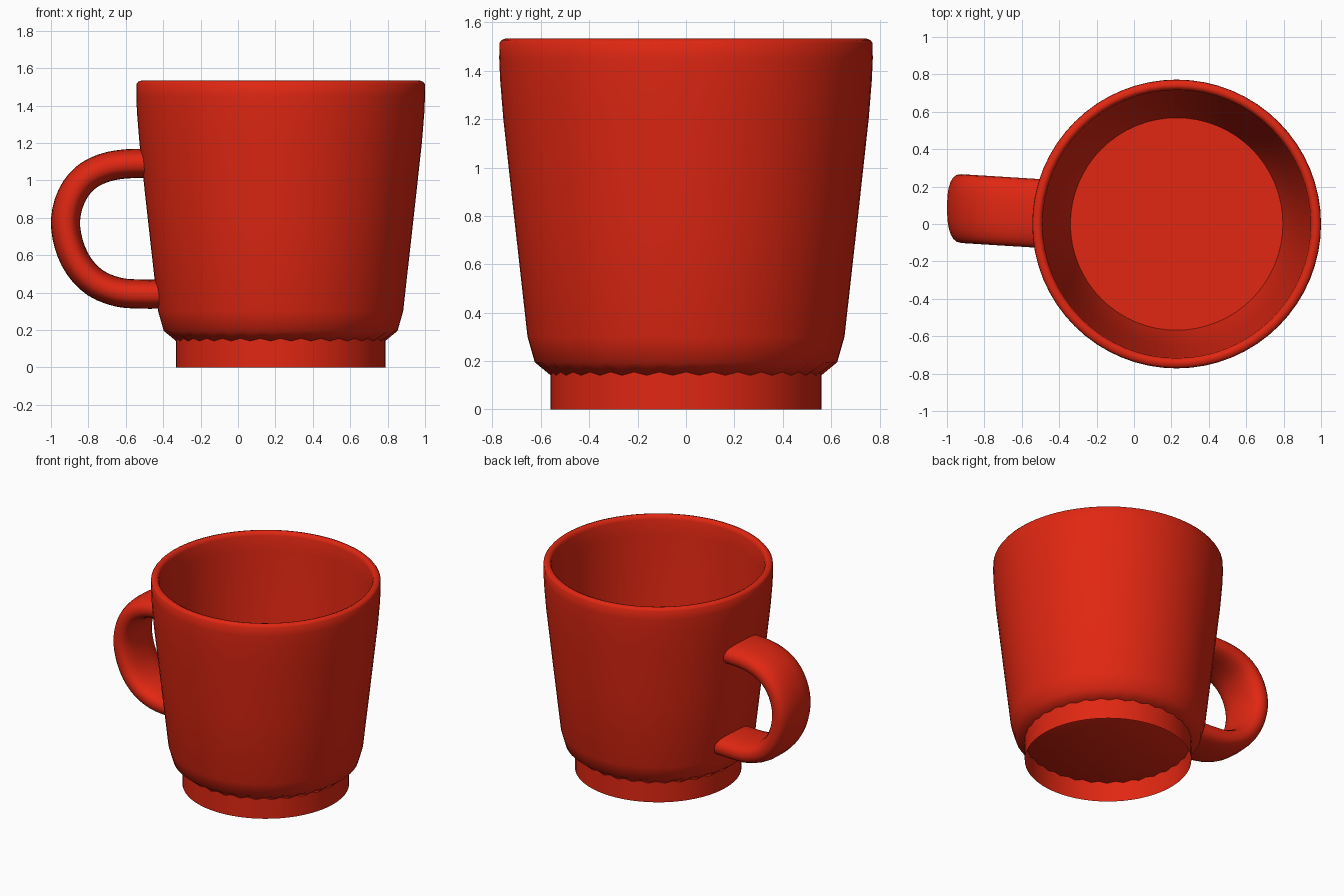
import bpy, bmesh, math
from mathutils import Vector

if "Cube" in bpy.data.objects:
    bpy.data.objects.remove(bpy.data.objects["Cube"])

CX = 0.228      # axis of the cup
SEG = 64

red = bpy.data.materials.new("glossy_red")
red.diffuse_color = (0.75, 0.02, 0.006, 1)
red.use_nodes = True
red.node_tree.nodes["Principled BSDF"].inputs["Base Color"].default_value = red.diffuse_color


def finish(bm, name, angle):
    bmesh.ops.recalc_face_normals(bm, faces=bm.faces)
    me = bpy.data.meshes.new(name)
    bm.to_mesh(me)
    bm.free()
    me.materials.append(red)
    ob = bpy.data.objects.new(name, me)
    bpy.context.collection.objects.link(ob)
    bpy.ops.object.select_all(action='DESELECT')
    ob.select_set(True)
    bpy.context.view_layer.objects.active = ob
    bpy.ops.object.shade_smooth_by_angle(angle=math.radians(angle))
    return ob


def bridge(bm, a, b):
    n = len(a)
    for i in range(n):
        j = (i + 1) % n
        bm.faces.new((a[i], a[j], b[j], b[i]))


def lathe(name, profile, caps, angle, ripple=0.0):
    """Spin (radius, z) points; the first ring may ripple up and down."""
    bm = bmesh.new()
    rings = []
    for k, (r, z) in enumerate(profile):
        ring = []
        for i in range(SEG):
            a = 2 * math.pi * i / SEG
            dz = ripple * (-1) ** i if k == 0 else 0
            ring.append(bm.verts.new((CX + r * math.cos(a), r * math.sin(a), z + dz)))
        rings.append(ring)
    for a, b in zip(rings, rings[1:]):
        bridge(bm, a, b)
    if caps:
        for ring, z in ((rings[0], profile[0][1]), (rings[-1], profile[-1][1])):
            c = bm.verts.new((CX, 0, z))
            for i in range(SEG):
                bm.faces.new((ring[i], ring[(i + 1) % SEG], c))
    return finish(bm, name, angle)


# cup: underside edge, outer wall, rim, inner wall, floor
lathe("cup_body", [
    (0.562, 0.148), (0.625, 0.195), (0.655, 0.30), (0.711, 0.80), (0.755, 1.20),
    (0.768, 1.36), (0.772, 1.45), (0.771, 1.515), (0.762, 1.527), (0.742, 1.534),
    (0.725, 1.527), (0.717, 1.505), (0.712, 1.40), (0.655, 0.80), (0.603, 0.31),
    (0.568, 0.175)], True, 50, ripple=0.007)

# open foot ring under the cup
lathe("foot_ring", [(0.560, 0.0), (0.560, 0.158)], False, 40)

# handle: rounded flat section swept along a C-shaped path in x, z
ctrl = [(-0.470, 1.09), (-0.60, 1.088), (-0.72, 1.065), (-0.82, 1.01), (-0.89, 0.915),
        (-0.922, 0.79), (-0.905, 0.66), (-0.85, 0.54), (-0.76, 0.45), (-0.64, 0.402),
        (-0.52, 0.392), (-0.395, 0.392)]
pts = [Vector(p) for p in ctrl]
path = []
for i in range(len(pts) - 1):            # Catmull-Rom smoothing
    p0, p1, p2, p3 = pts[max(i - 1, 0)], pts[i], pts[i + 1], pts[min(i + 2, len(pts) - 1)]
    for t in (0, 1 / 3, 2 / 3):
        path.append(0.5 * (2 * p1 + (p2 - p0) * t + (2 * p0 - 5 * p1 + 4 * p2 - p3) * t * t
                           + (3 * p1 - p0 - 3 * p2 + p3) * t ** 3))
path.append(pts[-1])

bm = bmesh.new()
rings = []
for i, p in enumerate(path):
    t = (path[min(i + 1, len(path) - 1)] - path[max(i - 1, 0)]).normalized()
    n = Vector((t.y, -t.x))
    ring = []
    for k in range(24):
        a = 2 * math.pi * k / 24
        c, s = math.cos(a), math.sin(a)
        u = 0.078 * math.copysign(abs(c) ** 0.8, c)
        w = 0.184 * math.copysign(abs(s) ** 0.8, s)
        x, z = p.x + n.x * u, p.y + n.y * u
        y = 0.056 - 0.062 * (x + 0.5) + w      # handle leans slightly off-axis
        ring.append(bm.verts.new((x, y, z)))
    rings.append(ring)
for a, b in zip(rings, rings[1:]):
    bridge(bm, a, b)
bm.faces.new(rings[0])
bm.faces.new(rings[-1])
finish(bm, "handle", 50)
